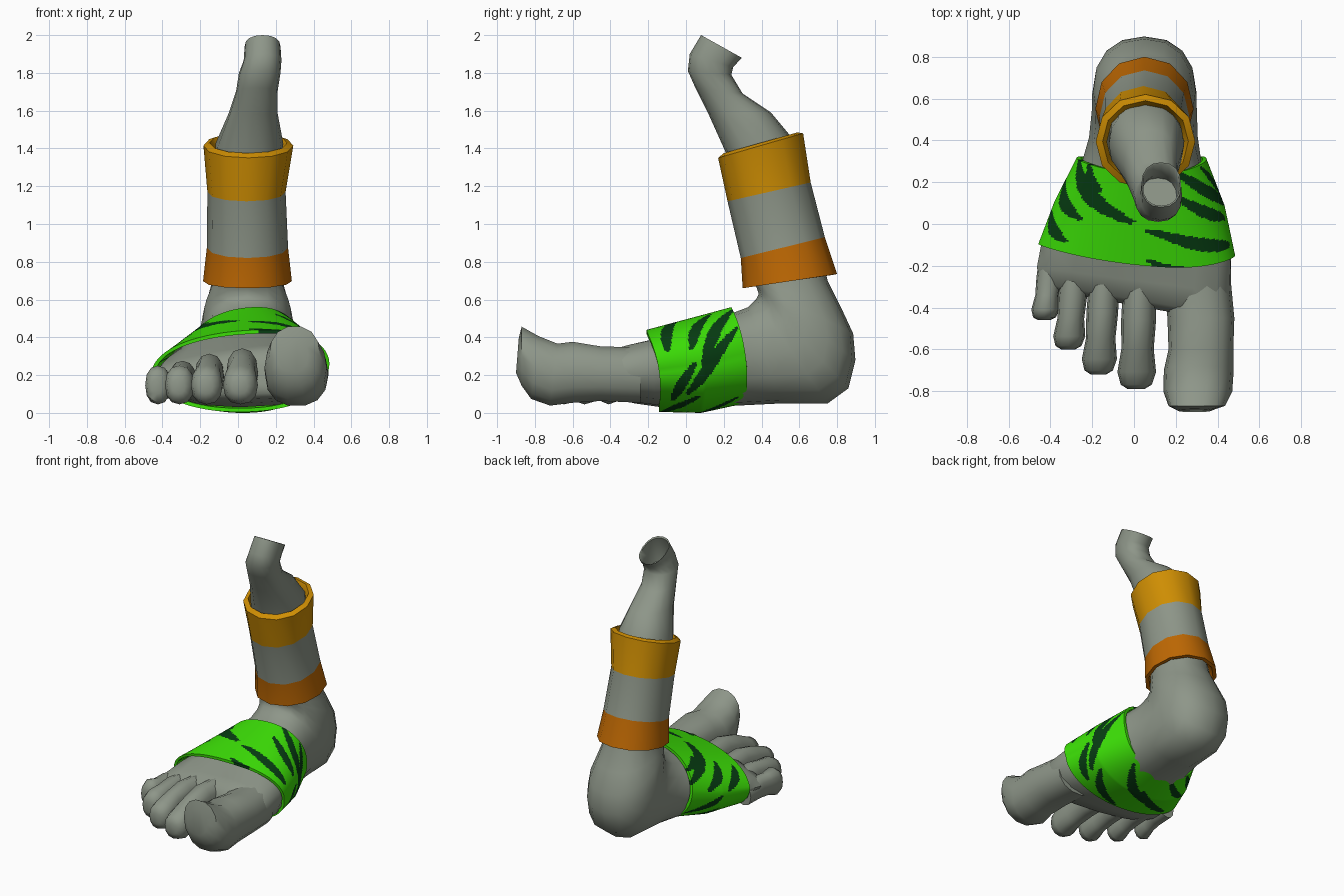
import bpy, bmesh, math
from mathutils import Vector


def material(name, rgb):
    m = bpy.data.materials.new(name)
    m.diffuse_color = (*rgb, 1)
    return m


GREY = material("grey_skin", (0.27, 0.305, 0.25))
GREEN = material("bright_green", (0.045, 0.74, 0.002))
DARK = material("dark_green", (0.002, 0.045, 0.006))
AMBER = material("amber", (0.62, 0.27, 0.001))
ORANGE = material("burnt_orange", (0.52, 0.14, 0.001))


def section(ring, sides, power):
    """Rounded section spanning a front/top point and a back/bottom point.
    ring = top y, top z, bottom y, bottom z, centre x, half width, lean, skew, tilt, bow"""
    ty, tz, by, bz, cx, hw, lean, skew, tilt, bow = (tuple(ring) + (0,) * 4)[:10]
    pts = []
    for i in range(sides):
        a = 2 * math.pi * i / sides
        c, s = math.cos(a), math.sin(a)
        c = math.copysign(abs(c) ** (2 / power), c)
        s = math.copysign(abs(s) ** (2 / power), s)
        k = (s + 1) / 2
        x = hw * c + lean * max(s, 0) * (1 - abs(c) * 0.6)
        pts.append(Vector((cx + x, by + (ty - by) * k + skew * x + bow * c * c,
                           bz + (tz - bz) * k + tilt * x * max(s, 0))))
    return pts


def loft(name, rings, mats, sides=16, power=2.3, closed=False, rule=None):
    """Skin a row of sections; closed joins last to first, otherwise both ends are capped."""
    bm = bmesh.new()
    rows = [[bm.verts.new(p) for p in section(r, sides, power)] for r in rings]
    n = len(rows)
    for j in range(n if closed else n - 1):
        a, b = rows[j], rows[(j + 1) % n]
        for i in range(sides):
            k = (i + 1) % sides
            f = bm.faces.new((a[i], a[k], b[k], b[i]))
            if rule:
                f.material_index = rule(i, j)
    if not closed:
        bm.faces.new(rows[0])
        bm.faces.new(rows[-1])
    bmesh.ops.recalc_face_normals(bm, faces=bm.faces)
    me = bpy.data.meshes.new(name)
    bm.to_mesh(me)
    bm.free()
    for m in mats:
        me.materials.append(m)
    ob = bpy.data.objects.new(name, me)
    bpy.context.collection.objects.link(ob)
    bpy.ops.object.select_all(action='DESELECT')
    ob.select_set(True)
    bpy.context.view_layer.objects.active = ob
    bpy.ops.object.shade_smooth_by_angle(angle=math.radians(50))
    return ob


# Foot and leg in one skin: sections run back along the foot, fan round the heel, climb the leg
foot = [
    (-.39, .24, -.39, .10, 0, .40, .05, -.18, .13),
    (-.36, .31, -.36, .07, 0, .44, .08, -.17, .13),
    (-.27, .345, -.27, .05, 0, .465, .12, -.13, .09),
    (-.15, .385, -.13, .03, .01, .455, .14, -.08, .05),
    (.05, .465, .10, .03, .02, .38, .10, -.03),
    (.25, .53, .30, .04, .035, .29, .06),
    (.33, .56, .50, .05, .045, .26, .02)]
heel = [
    (.37, .60, .75, .05, .05, .25), (.385, .63, .86, .13, .05, .25),
    (.375, .66, .897, .28, .05, .245), (.365, .68, .885, .42, .05, .23),
    (.35, .70, .82, .56, .05, .205), (.33, .74, .75, .70, .05, .18)]
leg = [
    (.31, .85, .70, .90, .05, .17), (.26, 1.2, .62, 1.28, .05, .165),
    (.21, 1.38, .55, 1.47, .06, .18), (.12, 1.58, .45, 1.59, .08, .13),
    (.05, 1.72, .30, 1.69, .10, .11), (.01, 1.81, .24, 1.79, .115, .11),
    (.02, 1.90, .25, 1.83, .13, .10), (.08, 2.0, .295, 1.88, .13, .095),
    # hollow end
    (.087, 1.99, .288, 1.878, .13, .088), (.045, 1.89, .235, 1.82, .13, .09),
    (.03, 1.80, .22, 1.77, .115, .09)]
loft("foot_and_leg", foot + heel + leg, [GREY])

# Big toe, turned up at the tip
loft("big_toe", [
    (-.24, .35, -.24, .05, .30, .16), (-.45, .355, -.45, .06, .32, .16),
    (-.60, .38, -.60, .05, .32, .155), (-.68, .37, -.72, .035, .31, .167),
    (-.78, .41, -.82, .07, .305, .165), (-.87, .46, -.87, .14, .30, .135),
    (-.885, .40, -.90, .21, .29, .08)], [GREY], sides=14)


# Small toes: knuckle, neck, rounded tip
def toe(name, x0, y0, x1, y1, w, h):
    rows = [(0, h - .03, .07, .9), (.4, .95 * h, .08, .95), (.65, .65 * h + .07, .07, .88),
            (.85, .25, .045, 1.05), (.96, .225, .06, .85), (1, .18, .10, .45)]
    loft(name, [(y0 + (y1 - y0) * t, top, y0 + (y1 - y0) * t, bot, x0 + (x1 - x0) * t, w * k)
                for t, top, bot, k in rows], [GREY], sides=12)


toe("fourth_toe", .03, -.24, .01, -.79, .088, .36)
toe("third_toe", -.14, -.23, -.17, -.72, .08, .33)
toe("second_toe", -.28, -.18, -.315, -.60, .073, .29)
toe("little_toe", -.39, -.12, -.43, -.46, .064, .25)

# Leg cuff: flared tube with amber top, grey middle and burnt orange bottom
cuff = [
    (.32, .71, .74, .78, .05, .175), (.325, .665, .775, .73, .05, .21),
    (.30, .66, .80, .735, .05, .235), (.29, .82, .735, .93, .05, .215),
    (.22, 1.12, .66, 1.22, .045, .207), (.17, 1.35, .62, 1.48, .055, .238),
    (.20, 1.375, .59, 1.485, .055, .205), (.215, 1.33, .57, 1.42, .055, .185)]
loft("leg_cuff", cuff, [GREY, AMBER, ORANGE], sides=12, power=2.1, closed=True,
     rule=lambda i, j: 2 if j < 3 else 0 if j in (3, 7) else 1)

# Green foot wrap: fine grid so the stripes can be cut as faces
key = [(-.20, .44, -.14, .005, .01, .468, .15, -.05, 0, .05),
       (.02, .50, .08, 0, .025, .405, .11, -.02, 0, .05),
       (.24, .56, .31, .05, .035, .31, .07, 0, 0, .04)]
ROWS, SIDES = 56, 160


def between(t):
    a, b = (key[0], key[1]) if t < .5 else (key[1], key[2])
    k = t * 2 % 1 if t < 1 else 1
    return tuple(p + (q - p) * k for p, q in zip(a, b))


def tucked(r):
    return (r[0], r[1] - .02, r[2], r[3] + .02, r[4], r[5] - .02) + r[6:]


wrap = [tucked(key[0])] + [between(j / ROWS) for j in range(ROWS + 1)] + [tucked(key[2])]

# Stripes: start angle, start depth, end angle, end depth, half width
stripes = [
    (-35, .30, 35, .98, .036), (0, .50, 72, 1.02, .036), (20, .40, 76, .74, .032),
    (22, .14, 98, .38, .032), (-45, .15, 5, .42, .03),
    (105, .45, 170, 1.02, .038), (138, .40, 180, .74, .034), (145, .12, 180, .40, .032),
    (128, .75, 150, 1.02, .028), (185, .5, 222, .98, .032), (78, 0, 98, .06, .02),
    (225, .08, 270, .6, .032), (250, .3, 305, .9, .032), (275, .03, 322, .45, .03),
    (210, .45, 250, .95, .028)]


def stripe_rule(i, j):
    angle, v = (i + .5) * 360 / SIDES, (j - .5) / ROWS
    for a0, v0, a1, v1, w in stripes:
        px = ((angle - a0 + 120) % 360 - 120) * .0065
        py = (v - v0) * .45
        dx, dy = (a1 - a0) * .0065, (v1 - v0) * .45
        length = math.hypot(dx, dy)
        t = (px * dx + py * dy) / length ** 2
        if 0 <= t <= 1:
            bow = .02 * math.sin(math.pi * t)
            off = abs((px * dy - py * dx) / length - bow)
            if off < w * (1 - .7 * (2 * t - 1) ** 2):
                return 1
    return 0


loft("foot_wrap", wrap, [GREEN, DARK], sides=SIDES, power=2.15, closed=True, rule=stripe_rule)
